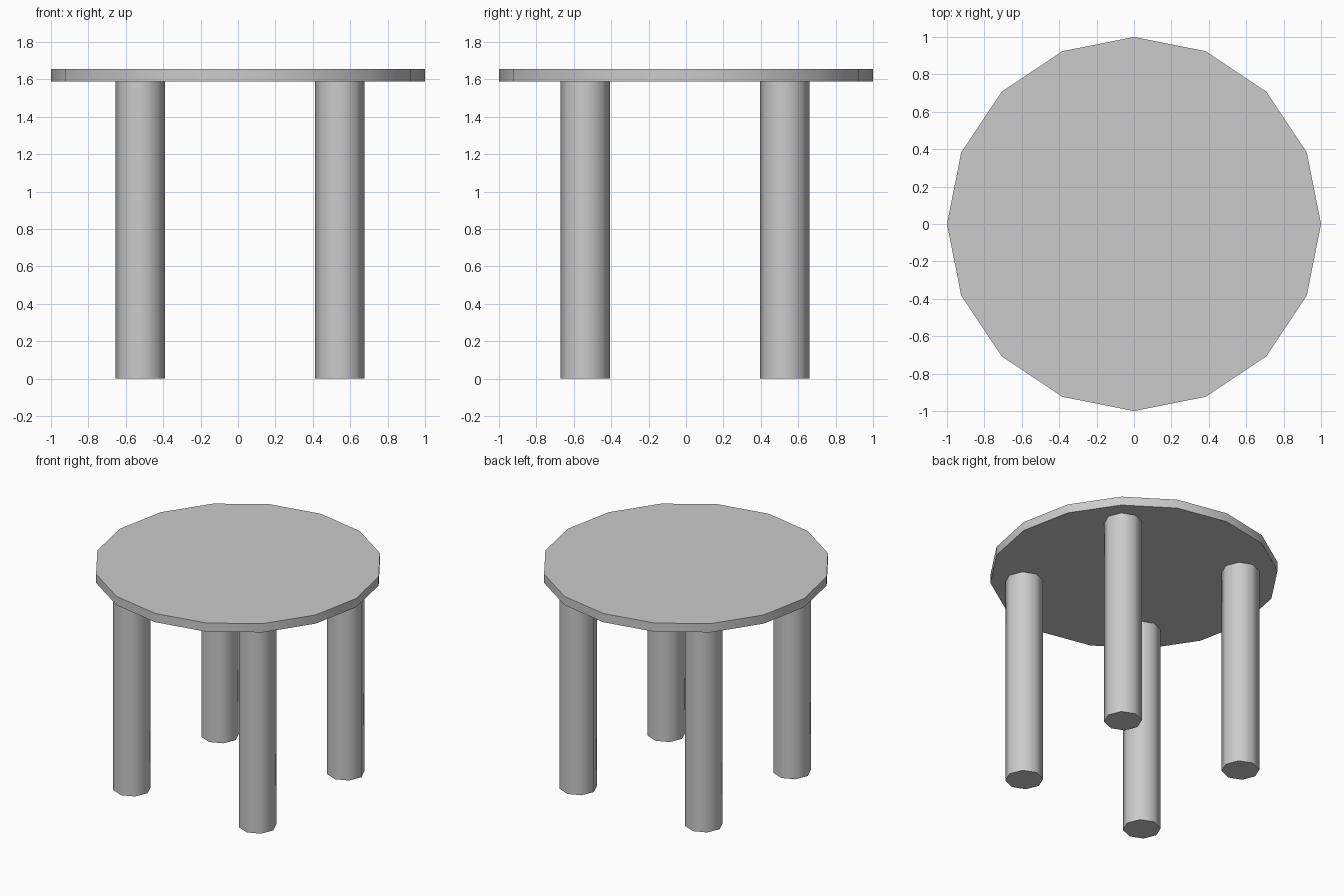
import bpy
from math import radians

if "Cube" in bpy.data.objects:
    bpy.data.objects.remove(bpy.data.objects["Cube"])


def cylinder(name, sides, radius, x, y, z0, z1):
    """Upright prism from z0 to z1 with smooth sides and sharp rims."""
    bpy.ops.mesh.primitive_cylinder_add(
        vertices=sides, radius=radius, depth=z1 - z0,
        location=(x, y, (z0 + z1) / 2))
    obj = bpy.context.object
    obj.name = obj.data.name = name
    bpy.ops.object.shade_smooth_by_angle(angle=radians(60))
    return obj


TOP_BOTTOM, TOP_HEIGHT = 1.59, 1.657

# Sixteen-sided table top
cylinder("table_top", 16, 1.0, 0, 0, TOP_BOTTOM, TOP_HEIGHT)

# Four eight-sided legs, the set sits slightly off centre
for depth_name, y in (("front", -0.538), ("back", 0.528)):
    for side_name, x in (("left", -0.522), ("right", 0.543)):
        cylinder(f"{depth_name}_{side_name}_leg", 8, 0.132, x, y, 0, TOP_BOTTOM)
